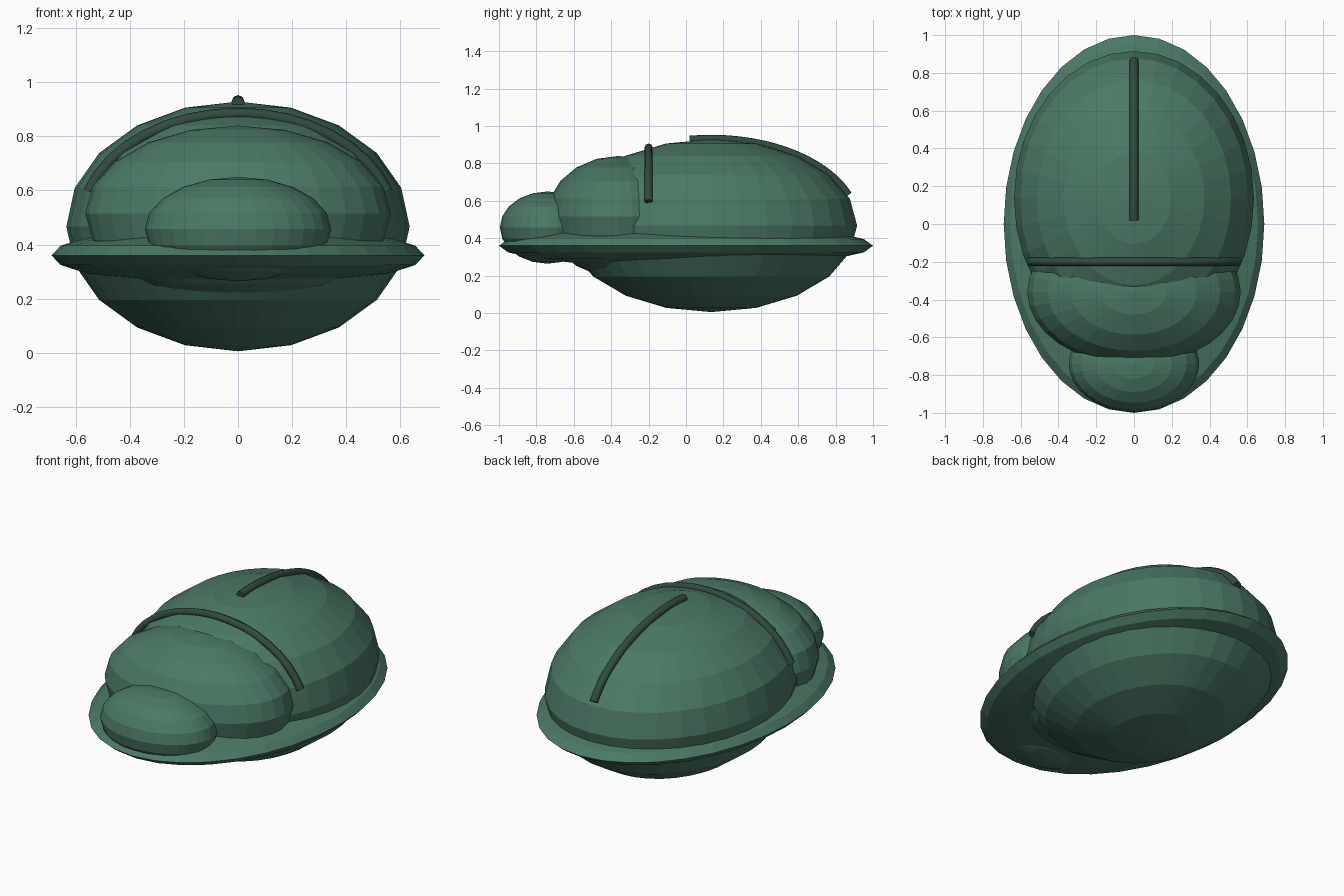
import bpy, math
from mathutils import Vector

cube = bpy.data.objects.get("Cube")
if cube:
    bpy.data.objects.remove(cube, do_unlink=True)


def material(name, rgb):
    m = bpy.data.materials.new(name)
    m.use_nodes = True
    m.diffuse_color = (*rgb, 1)
    m.node_tree.nodes["Principled BSDF"].inputs["Base Color"].default_value = (*rgb, 1)
    return m


shell_green = material("shell green", (0.07, 0.19, 0.13))
ridge_green = material("dark ridge green", (0.03, 0.07, 0.05))


def ellipsoid(name, centre, radii, segments):
    """Flat-shaded faceted ellipsoid."""
    bpy.ops.mesh.primitive_uv_sphere_add(segments=segments, ring_count=10, radius=1, location=centre)
    ob = bpy.context.object
    ob.name = name
    ob.scale = radii
    bpy.ops.object.transform_apply(location=False, rotation=False, scale=True)
    ob.data.materials.append(shell_green)


def ridge(name, points, radius):
    """Round tube with capped ends along a path."""
    curve = bpy.data.curves.new(name, "CURVE")
    curve.dimensions = "3D"
    curve.bevel_depth = radius
    curve.bevel_resolution = 2
    curve.use_fill_caps = True
    spline = curve.splines.new("POLY")
    spline.points.add(len(points) - 1)
    for p, co in zip(spline.points, points):
        p.co = (*co, 1)
    curve.materials.append(ridge_green)
    ob = bpy.data.objects.new(name, curve)
    bpy.context.collection.objects.link(ob)


# Body parts: wing case, flat rim, chest shield and head
body_centre = Vector((0, 0.135, 0.467))
body_radii = Vector((0.635, 0.78, 0.462))
ellipsoid("wing_case", body_centre, body_radii, 32)
ellipsoid("shell_rim", (0, 0, 0.36), (0.69, 1.0, 0.115), 32)
ellipsoid("chest_shield", (0, -0.36, 0.515), (0.565, 0.385, 0.325), 32)
ellipsoid("head", (0, -0.74, 0.457), (0.345, 0.255, 0.193), 32)

# Seam ridge running back along the middle of the wing case
steps = 16
seam = []
for i in range(steps + 1):
    a = math.radians(-8.5 + 78 * i / steps)
    seam.append((0, body_centre.y + body_radii.y * math.sin(a),
                 body_centre.z + body_radii.z * math.cos(a)))
ridge("seam_ridge", seam, 0.024)

# Cross ridge arching from side to side behind the chest shield
cross_y = -0.2
shrink = math.sqrt(1 - ((cross_y - body_centre.y) / body_radii.y) ** 2)
arch = []
for i in range(steps + 1):
    a = math.radians(-72 + 144 * i / steps)
    arch.append((body_radii.x * shrink * math.sin(a) * 1.01, cross_y,
                 body_centre.z + body_radii.z * shrink * math.cos(a)))
ridge("cross_ridge", arch, 0.022)
